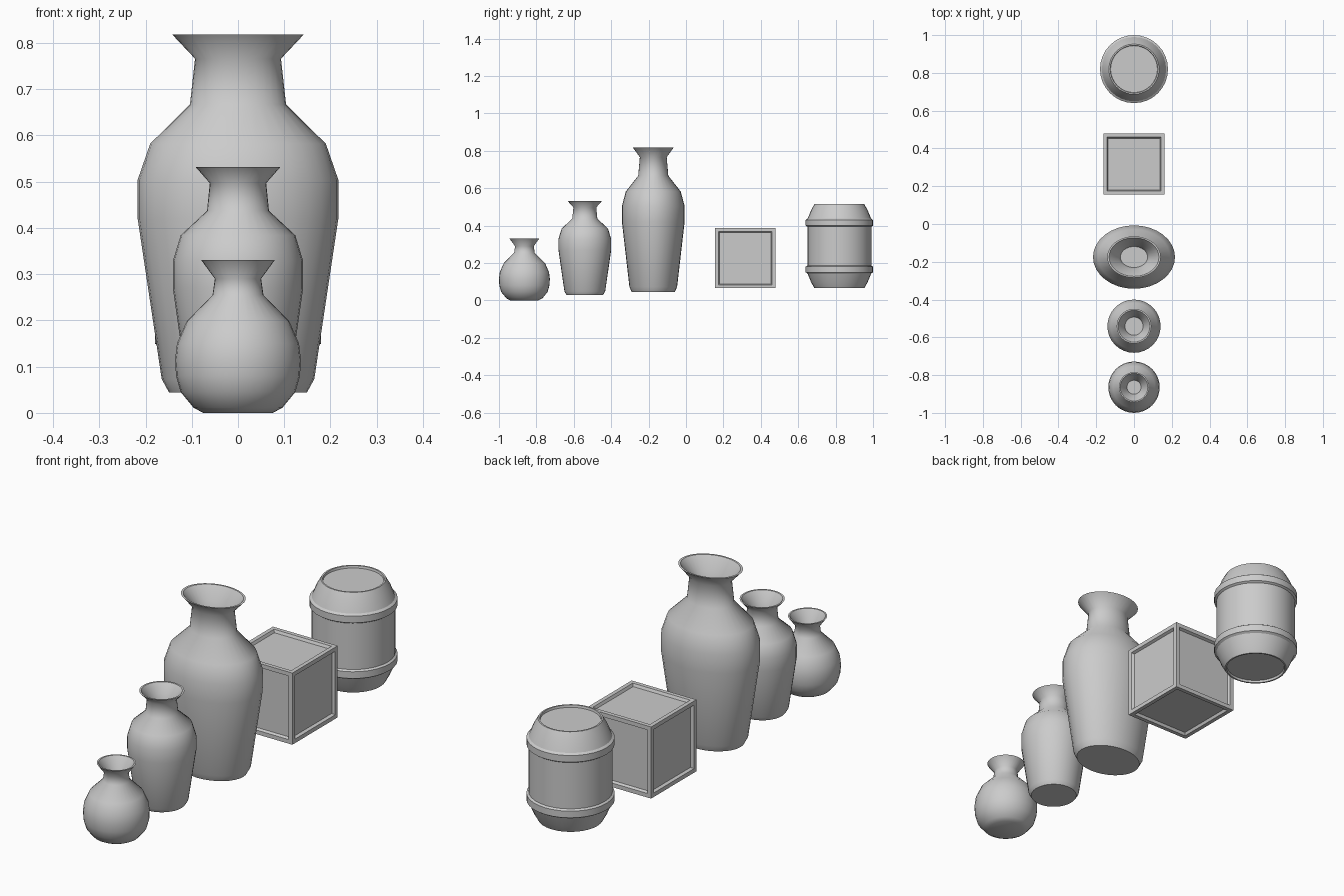
import bpy, bmesh, math

if "Cube" in bpy.data.objects:
    bpy.data.objects.remove(bpy.data.objects["Cube"])


def finish(name, bm, loc, angle):
    bmesh.ops.recalc_face_normals(bm, faces=bm.faces)
    mesh = bpy.data.meshes.new(name)
    bm.to_mesh(mesh)
    bm.free()
    ob = bpy.data.objects.new(name, mesh)
    bpy.context.collection.objects.link(ob)
    ob.location = loc
    bpy.ops.object.select_all(action='DESELECT')
    ob.select_set(True)
    bpy.context.view_layer.objects.active = ob
    bpy.ops.object.shade_smooth_by_angle(angle=math.radians(angle))
    return ob


def lathe(name, profile, y, y_scale=1.0, sides=32, angle=50):
    """Revolve (radius, z) pairs about z and cap both ends."""
    bm = bmesh.new()
    rings = []
    for r, z in profile:
        rings.append([bm.verts.new((r * math.cos(a), r * y_scale * math.sin(a), z))
                      for a in (2 * math.pi * i / sides for i in range(sides))])
    for lo, hi in zip(rings, rings[1:]):
        for i in range(sides):
            j = (i + 1) % sides
            bm.faces.new((lo[i], lo[j], hi[j], hi[i]))
    bm.faces.new(rings[0])
    bm.faces.new(rings[-1])
    return finish(name, bm, (0, y, 0), angle)


# vases: outer wall up to the rim, then down into the mouth
lathe("small_vase", [
    (0.075, 0.0), (0.096, 0.011), (0.124, 0.045), (0.134, 0.08), (0.136, 0.115),
    (0.132, 0.15), (0.111, 0.198), (0.055, 0.255), (0.050, 0.290), (0.080, 0.331),
    (0.073, 0.331), (0.044, 0.286), (0.037, 0.265)], -0.864)

lathe("medium_vase", [
    (0.098, 0.03), (0.109, 0.048), (0.141, 0.27), (0.141, 0.328), (0.124, 0.384),
    (0.067, 0.437), (0.061, 0.497), (0.092, 0.532),
    (0.084, 0.532), (0.056, 0.493), (0.048, 0.465)], -0.541)

lathe("large_vase", [
    (0.149, 0.044), (0.165, 0.073), (0.217, 0.42), (0.217, 0.504), (0.190, 0.582),
    (0.104, 0.667), (0.093, 0.766), (0.142, 0.818),
    (0.132, 0.818), (0.084, 0.760), (0.072, 0.725)], -0.175, y_scale=0.773)

# crate: cube with a bevelled recessed panel on each face
bm = bmesh.new()
bmesh.ops.create_cube(bm, size=0.322)
panels = list(bm.faces)
bmesh.ops.inset_individual(bm, faces=panels, thickness=0.026)
bmesh.ops.inset_individual(bm, faces=panels, thickness=0.008, depth=-0.012)
finish("crate", bm, (0, 0.317, 0.226), 20)

# barrel: straight staves, two hoops, tapered ends with shallow recessed lids
half = [(0.180, 0.110), (0.180, 0.140), (0.170, 0.147), (0.151, 0.193),
        (0.133, 0.225), (0.126, 0.225), (0.124, 0.215)]
upper = [(0.171, 0.104)] + half
mid = 0.290
lathe("barrel", [(r, mid - z) for r, z in reversed(upper)] +
      [(r, mid + z) for r, z in upper], 0.82, angle=32)
